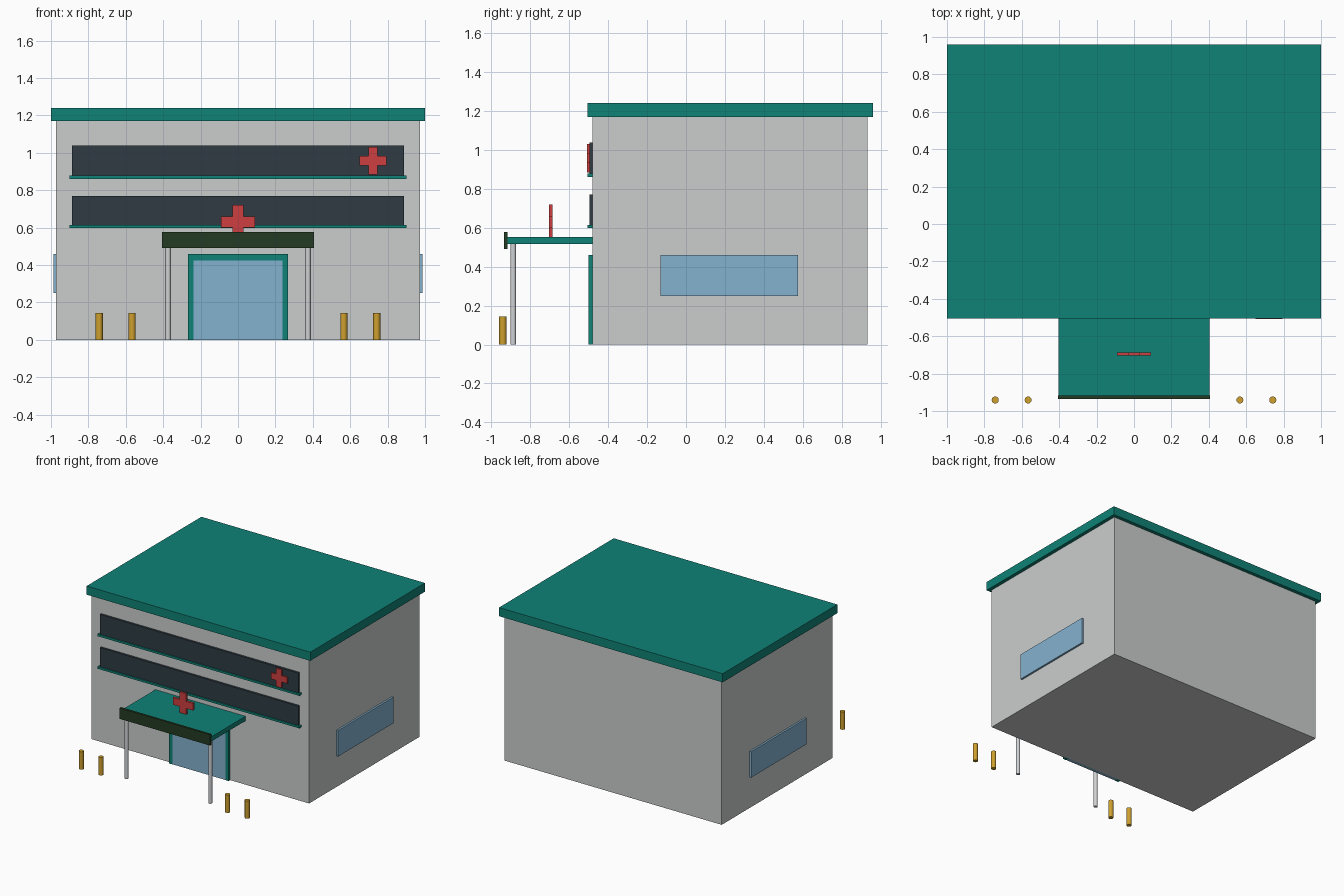
import bpy, bmesh
from mathutils import Matrix, Vector

if "Cube" in bpy.data.objects:
    bpy.data.objects.remove(bpy.data.objects["Cube"])


def material(name, r, g, b):
    lin = [(c / 255 / 12.92) if c < 11 else ((c / 255 + 0.055) / 1.055) ** 2.4 for c in (r, g, b)]
    m = bpy.data.materials.new(name)
    m.diffuse_color = (*lin, 1)
    m.use_nodes = True
    m.node_tree.nodes["Principled BSDF"].inputs["Base Color"].default_value = m.diffuse_color
    return m


WALL = material("wall_grey", 202, 206, 204)
TEAL = material("teal", 15, 130, 118)
DARK = material("dark_glass", 46, 59, 66)
GLASS = material("blue_glass", 131, 178, 207)
RED = material("red", 206, 62, 64)
FASCIA = material("dark_green", 36, 58, 36)
GOLD = material("yellow", 206, 160, 46)
METAL = material("post_grey", 208, 210, 212)


def finish(name, bm, mat):
    bmesh.ops.recalc_face_normals(bm, faces=bm.faces)
    me = bpy.data.meshes.new(name)
    bm.to_mesh(me)
    bm.free()
    me.materials.append(mat)
    ob = bpy.data.objects.new(name, me)
    bpy.context.collection.objects.link(ob)
    return ob


def box(name, x, y, z, mat):
    """Box from (min, max) ranges."""
    bm = bmesh.new()
    lo, hi = Vector((x[0], y[0], z[0])), Vector((x[1], y[1], z[1]))
    m = Matrix.Translation((lo + hi) / 2) @ Matrix.Diagonal((*(hi - lo), 1))
    bmesh.ops.create_cube(bm, size=1, matrix=m)
    return finish(name, bm, mat)


def cylinder(name, x, y, r, h, mat, sides=12):
    bm = bmesh.new()
    bmesh.ops.create_cone(bm, cap_ends=True, segments=sides, radius1=r, radius2=r,
                          depth=h, matrix=Matrix.Translation((x, y, h / 2)))
    ob = finish(name, bm, mat)
    bpy.context.view_layer.objects.active = ob
    ob.select_set(True)
    bpy.ops.object.shade_smooth_by_angle(angle=0.7)
    ob.select_set(False)


def cross(name, cx, cz, a, w, y, mat):
    """Extruded plus sign: half length a, half bar width w."""
    quarter = [(w, a), (w, w), (a, w)]
    pts = []
    for _ in range(4):
        pts += quarter
        quarter = [(z, -x) for x, z in quarter]
    bm = bmesh.new()
    face = bm.faces.new([bm.verts.new((cx + px, y[0], cz + pz)) for px, pz in pts])
    ext = bmesh.ops.extrude_face_region(bm, geom=[face])["geom"]
    verts = [g for g in ext if isinstance(g, bmesh.types.BMVert)]
    bmesh.ops.translate(bm, verts=verts, vec=(0, y[1] - y[0], 0))
    finish(name, bm, mat)


# Main block and roof
box("building_walls", (-0.972, 0.972), (-0.48, 0.932), (0, 1.172), WALL)
box("roof_slab", (-1, 1), (-0.505, 0.96), (1.17, 1.24), TEAL)

# Ribbon windows with sills
for name, z0, z1 in (("lower", 0.615, 0.77), ("upper", 0.878, 1.038)):
    box(name + "_window_band", (-0.887, 0.887), (-0.497, -0.47), (z0, z1), DARK)
    box(name + "_window_sill", (-0.902, 0.902), (-0.506, -0.47), (z0 - 0.017, z0), TEAL)

# Entrance: surround and double doors
for s, side in ((-1, "left"), (1, "right")):
    box(side + "_door_jamb", sorted((s * 0.237, s * 0.266)), (-0.5, -0.47), (0, 0.46), TEAL)
    box(side + "_door", sorted((0, s * 0.237)), (-0.498, -0.47), (0, 0.424), GLASS)
box("door_header", (-0.237, 0.237), (-0.5, -0.47), (0.424, 0.46), TEAL)

# Entrance canopy
box("canopy_slab", (-0.403, 0.403), (-0.92, -0.47), (0.516, 0.553), TEAL)
box("canopy_fascia", (-0.405, 0.405), (-0.935, -0.917), (0.49, 0.578), FASCIA)

# Red crosses on canopy and wall
cross("canopy_cross", 0, 0.63, 0.09, 0.029, (-0.704, -0.686), RED)
cross("wall_cross", 0.722, 0.957, 0.073, 0.025, (-0.508, -0.49), RED)

# Side windows, posts and bollards on both sides
for s, side in ((-1, "left"), (1, "right")):
    box(side + "_side_window", sorted((s * 0.96, s * 0.987)), (-0.13, 0.575), (0.25, 0.46), GLASS)
    cylinder(side + "_canopy_post", s * 0.374, -0.888, 0.015, 0.516, METAL)
    cylinder(side + "_inner_bollard", s * 0.566, -0.941, 0.019, 0.144, GOLD)
    cylinder(side + "_outer_bollard", s * 0.742, -0.941, 0.019, 0.144, GOLD)
